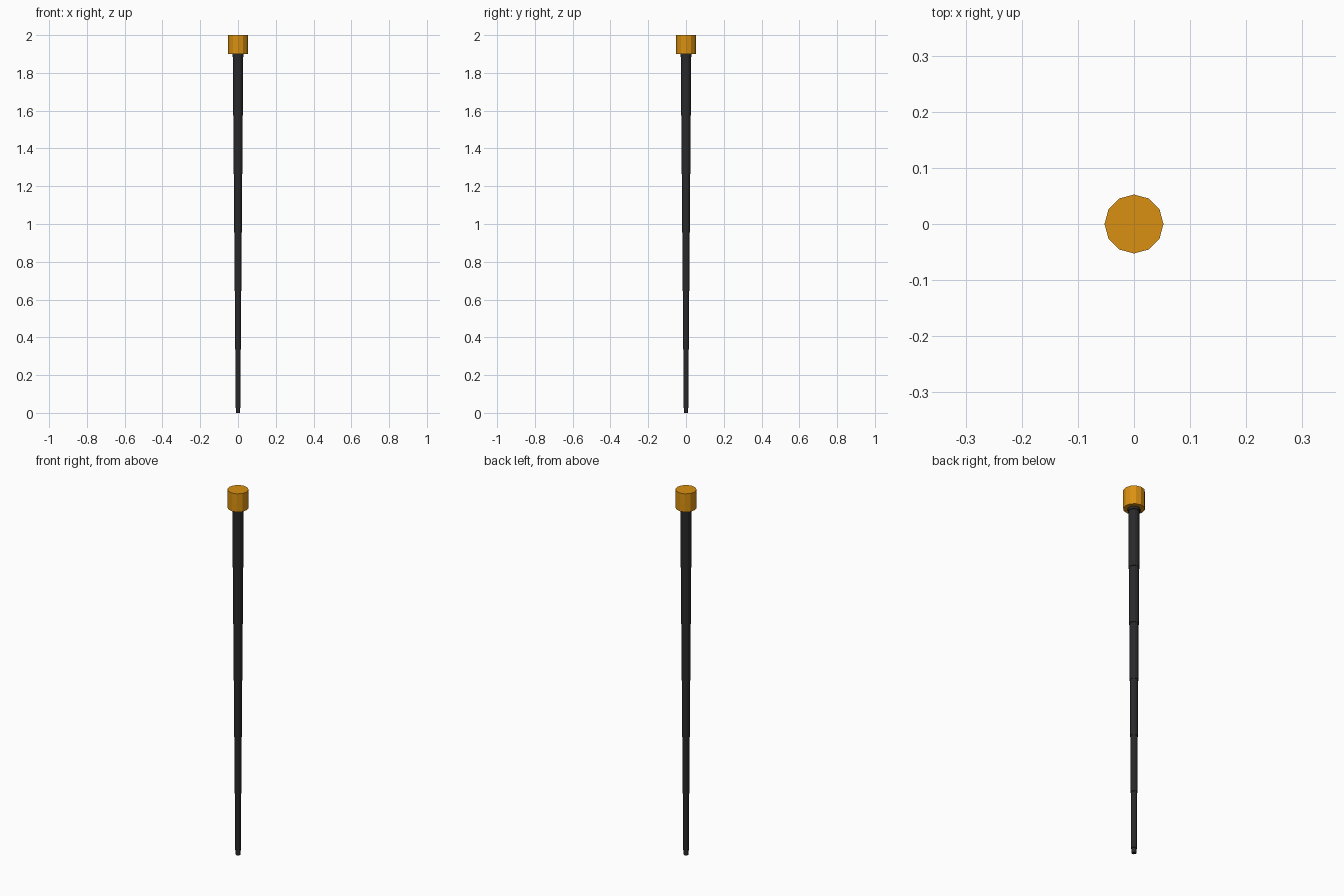
import bpy, bmesh, math

if "Cube" in bpy.data.objects:
    bpy.data.objects.remove(bpy.data.objects["Cube"])


def material(name, rgb):
    m = bpy.data.materials.new(name)
    m.diffuse_color = (*rgb, 1)
    m.use_nodes = True
    m.node_tree.nodes["Principled BSDF"].inputs["Base Color"].default_value = m.diffuse_color
    return m


dark = material("dark steel", (0.022, 0.022, 0.024))
amber = material("amber", (0.70, 0.28, 0.006))


def cylinder(name, r, z0, z1, mat, sides=12):
    bm = bmesh.new()
    bmesh.ops.create_cone(bm, cap_ends=True, segments=sides,
                          radius1=r, radius2=r, depth=z1 - z0)
    bmesh.ops.translate(bm, verts=bm.verts, vec=(0, 0, (z0 + z1) / 2))
    me = bpy.data.meshes.new(name)
    bm.to_mesh(me)
    bm.free()
    me.materials.append(mat)
    ob = bpy.data.objects.new(name, me)
    bpy.context.collection.objects.link(ob)
    return ob


# telescoping shaft: each section is a little thicker than the one below
STEP = 0.31
for i in range(8):
    z0 = 0 if i == 0 else 0.025 + (i - 1) * STEP
    z1 = min(0.025 + i * STEP, 1.9)
    cylinder(f"shaft_section_{i + 1}", 0.0115 + 0.0027 * i, z0, z1, dark)

# cap at the top
cylinder("cap", 0.0525, 1.9, 2.0, amber)
